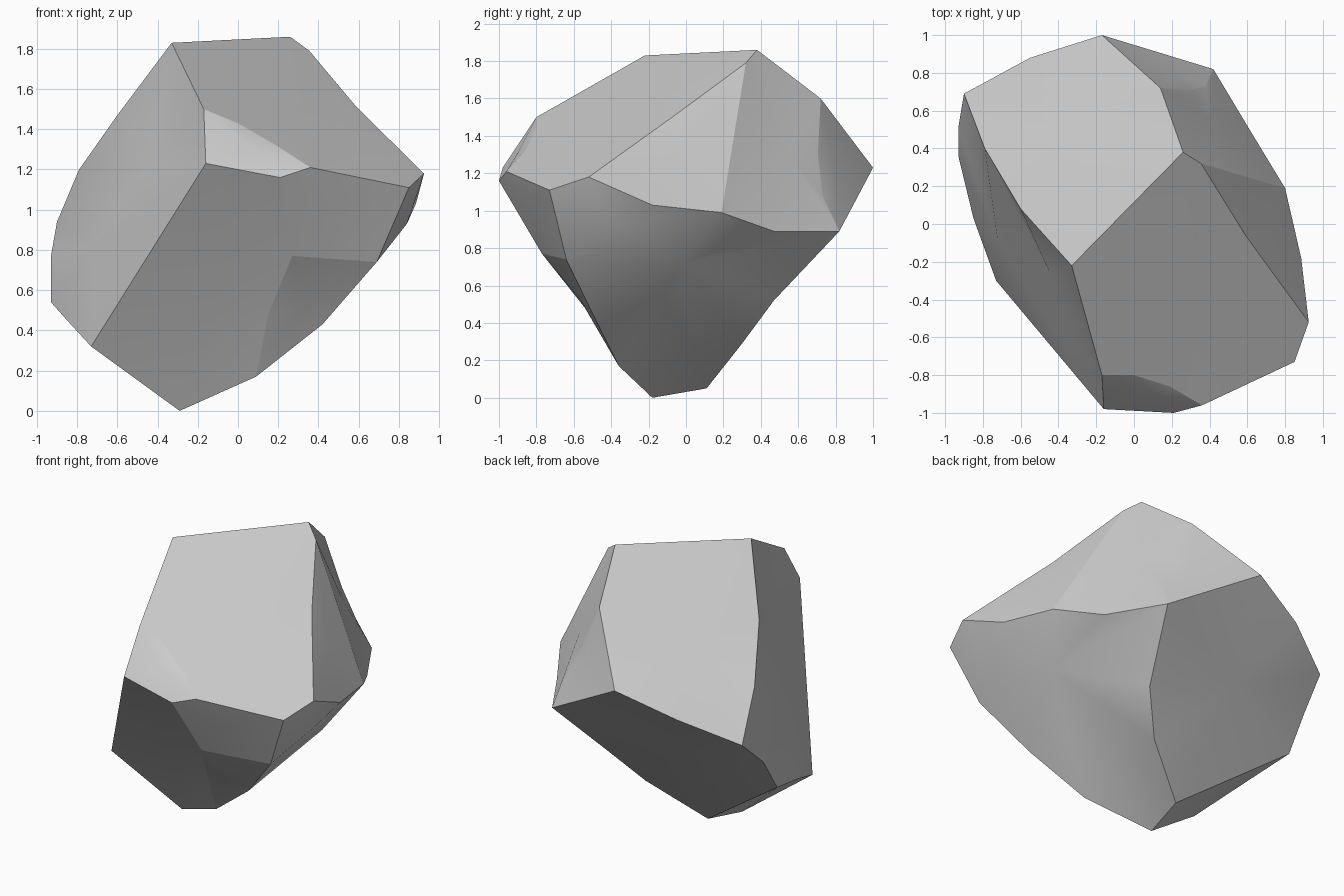
import bpy, bmesh
from mathutils import Vector

if "Cube" in bpy.data.objects:
    bpy.data.objects.remove(bpy.data.objects["Cube"])

# Corners of the boulder and a few points bending its ridges
P = {
    # upper ridge, front lip, right ridge
    'a': (-.17, 1, 1.23), 'm': (.14, .72, 1.60), 'k': (.26, .38, 1.86),
    'l': (.355, .32, 1.79), 'j': (-.33, -.22, 1.83), 'i': (-.17, -.80, 1.50),
    'h': (-.16, -.98, 1.23), 'g': (.21, -1, 1.16), 'f': (.36, -.96, 1.21),
    'e': (.85, -.73, 1.11), 'd': (.925, -.52, 1.18), 'c': (.80, .19, .99),
    'b': (.42, .82, .89),
    # left side and base
    'n': (-.90, .69, .94), 'o': (-.93, .36, .54), 'p': (-.73, -.30, .32),
    'q': (-.29, -.18, 0), 'r': (-.24, .11, .05), 's': (.09, -.36, .17),
    't': (.69, -.64, .74), 'u': (.27, -.77, .77),
    # bends along the ridges
    'V': (.27, .47, .52), 'W': (.09, .30, .29), 'X': (.28, .705, 1.30),
    'Y': (.38, .73, 1.08), 'I': (0, -.80, 1.43), 'F': (.19, -.86, 1.32),
    'N': (-.60, .08, 1.47), 'D': (-.79, .40, 1.20), 'B': (.63, .47, .89),
    'C': (.885, -.18, 1.03), 'A': (-.55, .88, 1.09), 'L': (.59, -.06, 1.51),
    'S': (.15, -.54, .48), 'T': (.42, -.49, .43), 'O': (-.93, .51, .77),
    'U': (-.85, .03, .45),
}
# Bulges and dips inside the large facets
HUBS = {
    'M': (.64, -.02, .72), 'G': (.84, -.40, .93),
    'H': (-.72, -.10, .83), 'K': (-.44, -.27, 1.245),
    'J': (-.06, -.57, .60),
}

# Facets as closed rings around their middle
RINGS = [
    'amkjNDnA',         # large sloping top
    'jklLdefFIi',       # front slope
    'hiIFfg',           # small front lip
    'lLdCc',            # right upper, front half
    'klcBbYXm',         # right upper, rear half
    'abYXm',            # rear notch
    'aAnOorWVb',        # back
    'qroUp',            # base sliver
    'gfetu', 'utTsS',   # front right chips
]
# Facets as fans of triangles around named hubs
FANS = [
    {'M': 'tTsqrWVbBcGt', 'G': 'cCdet'},    # right underside
    {'H': 'hpUoOnDKh', 'K': 'DNjih'},       # left side
    {'J': 'hguSsqph'},                      # front underside
]

bm = bmesh.new()
v = {key: bm.verts.new(co) for key, co in (P | HUBS).items()}
group = {}


def fan(hub, path, gid):
    for x, y in zip(path, path[1:]):
        group[bm.faces.new((hub, v[x], v[y]))] = gid


for gid, ring in enumerate(RINGS):
    middle = sum((v[key].co for key in ring), Vector()) / len(ring)
    fan(bm.verts.new(middle), ring + ring[0], gid)
for gid, fans in enumerate(FANS, len(RINGS)):
    for hub, path in fans.items():
        fan(v[hub], path, gid)
bmesh.ops.recalc_face_normals(bm, faces=bm.faces)

# Smooth facets with crisp ridges between them
for f in bm.faces:
    f.smooth = True
for edge in bm.edges:
    edge.smooth = len({group[f] for f in edge.link_faces}) == 1

mesh = bpy.data.meshes.new("boulder")
bm.to_mesh(mesh)
bm.free()
rock = bpy.data.objects.new("boulder", mesh)
bpy.context.collection.objects.link(rock)
